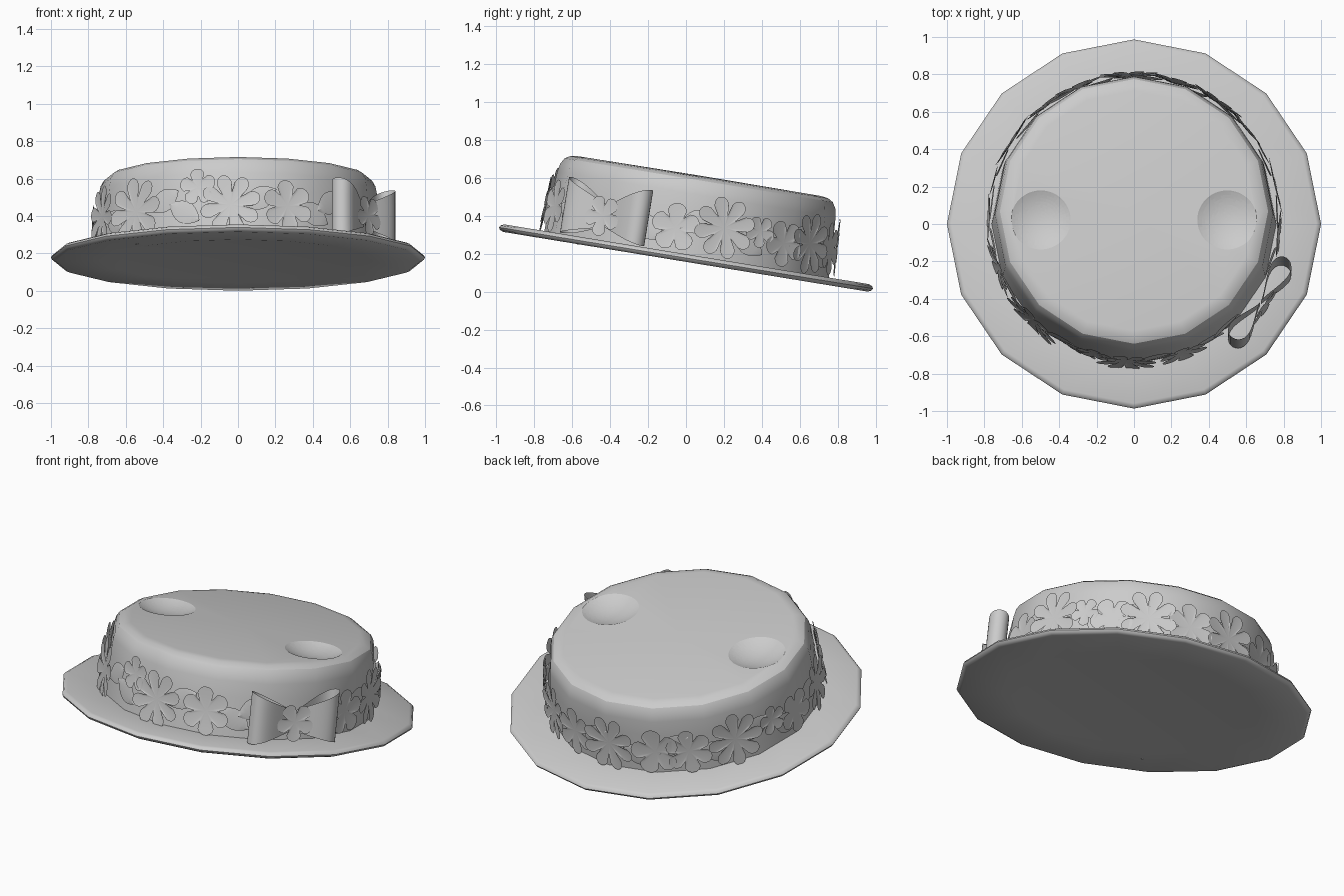
import bpy, bmesh, random
from math import sin, cos, pi, radians
from mathutils import Matrix

if "Cube" in bpy.data.objects:
    bpy.data.objects.remove(bpy.data.objects["Cube"])

random.seed(4)
HAT = Matrix.Translation((0, 0, 0.178)) @ Matrix.Rotation(radians(-9.3), 4, 'X')


def add(name, verts, faces, local=Matrix(), angle=40):
    me = bpy.data.meshes.new(name)
    me.from_pydata(verts, [], faces)
    bm = bmesh.new()
    bm.from_mesh(me)
    bmesh.ops.recalc_face_normals(bm, faces=bm.faces)
    bm.to_mesh(me)
    bm.free()
    ob = bpy.data.objects.new(name, me)
    bpy.context.collection.objects.link(ob)
    ob.matrix_world = HAT @ local
    smooth(ob, angle)
    return ob


def smooth(ob, angle):
    bpy.ops.object.select_all(action='DESELECT')
    ob.select_set(True)
    bpy.context.view_layer.objects.active = ob
    bpy.ops.object.shade_smooth_by_angle(angle=radians(angle))


def lathe(name, profile, n=16):
    """Revolve a profile whose first and last points lie on the axis."""
    verts = [(0, 0, profile[0][1]), (0, 0, profile[-1][1])]
    rings = profile[1:-1]
    for r, z in rings:
        verts += [(r * cos(2 * pi * i / n), r * sin(2 * pi * i / n), z) for i in range(n)]
    faces = []
    for i in range(n):
        j = (i + 1) % n
        last = 2 + (len(rings) - 1) * n
        faces += [(0, 2 + j, 2 + i), (1, last + i, last + j)]
        for k in range(len(rings) - 1):
            a, b = 2 + k * n, 2 + (k + 1) * n
            faces.append((a + i, a + j, b + j, b + i))
    return add(name, verts, faces)


def on_band(phi, r, z, spin=0, lean=0):
    """Frame on the crown wall: x points outward, y along the band, z up."""
    return (Matrix.Rotation(radians(phi), 4, 'Z') @ Matrix.Translation((r, 0, z))
            @ Matrix.Rotation(radians(lean), 4, 'Y') @ Matrix.Rotation(radians(spin), 4, 'X'))


def flower(name, phi, z, size, petals, r=0.772):
    n = petals * 10
    core = 0.42 if petals > 6 else 0.5
    verts, faces = [(0.0, 0, 0)], []
    for f in (0.35, 0.7, 1.0):
        for i in range(n):
            t = 2 * pi * i / n
            w = abs(cos(petals * t / 2)) ** 0.42
            d = size * ((1 - f) * f * core + f * f * (core + (1 - core) * w)) / (core * (1 - f) + f)
            verts.append((0.006 * f * f, d * sin(t), d * cos(t)))
    for i in range(n):
        j = (i + 1) % n
        faces.append((0, 1 + i, 1 + j))
        for k in range(2):
            a, b = 1 + k * n, 1 + (k + 1) * n
            faces.append((a + i, b + i, b + j, a + j))
    add(name, verts, faces, on_band(phi, r, z, random.uniform(0, 40), -3))


def leaf(name, phi, z, spin, length=0.2, width=0.06):
    verts, faces, n = [], [], 8
    for i in range(n + 1):
        t = i / n
        w = width * sin(pi * t) ** 0.8 if 0 < i < n else 0.001
        verts += [(0, -w, length * (t - 0.5)), (0.006, 0, length * (t - 0.5)),
                  (0, w, length * (t - 0.5))]
    for i in range(n):
        a = 3 * i
        faces += [(a, a + 1, a + 4, a + 3), (a + 1, a + 2, a + 5, a + 4)]
    add(name, verts, faces, on_band(phi, 0.763, z, spin, -2))


# Brim, very slightly dished underneath
lathe("brim", [(0, -0.012), (0.62, -0.013), (0.72, -0.02), (0.975, -0.02), (0.993, -0.012),
               (1.0, 0.0), (0.993, 0.012), (0.975, 0.02), (0.7, 0.02), (0, 0.02)])

# Crown
crown = lathe("crown", [(0, 0.0), (0.762, 0.0), (0.757, 0.10), (0.75, 0.25), (0.744, 0.34),
                        (0.735, 0.385), (0.717, 0.416), (0.69, 0.432), (0.65, 0.438), (0, 0.441)])

# Two shallow round dents in the crown top
RADIUS, DEPTH = 0.36, 0.038
for side in (-1, 1):
    bpy.ops.mesh.primitive_uv_sphere_add(segments=48, ring_count=64, radius=RADIUS)
    cutter = bpy.context.object
    cutter.name = "dent_cutter"
    cutter.hide_render = True
    cutter.matrix_world = HAT @ Matrix.Translation((side * 0.5, -0.05, 0.439 + RADIUS - DEPTH))
    mod = crown.modifiers.new("dent", 'BOOLEAN')
    mod.operation = 'DIFFERENCE'
    mod.object = cutter
    mod.solver = 'EXACT'
    bpy.context.view_layer.objects.active = crown
    bpy.ops.object.modifier_apply(modifier=mod.name)
    bpy.data.objects.remove(cutter)
smooth(crown, 24)

# Flowers around the crown: angle, height, size, petals
for phi, z, size, petals in [
        (-135, .16, .185, 8), (-106, .26, .10, 5), (-93, .16, .165, 8), (-70, .16, .14, 6),
        (-6, .15, .13, 5), (13, .19, .165, 8), (28, .20, .085, 5), (40, .16, .125, 5),
        (55, .18, .165, 8), (73, .17, .14, 6), (92, .18, .165, 8), (113, .165, .14, 5),
        (127, .16, .135, 6), (147, .18, .165, 8), (165, .21, .09, 5), (179, .17, .13, 5),
        (200, .18, .165, 8)]:
    flower("flower", phi, z, size, petals)

# Leaves tucked between the flowers
for i, phi in enumerate((-150, -121, -112, -81, -58, -50, -17, 2, 24, 49,
                         66, 85, 105, 121, 138, 157, 173, 190)):
    leaf("leaf", phi, 0.13 + 0.07 * (i % 2), 60 - 120 * (i % 2))

# Bow: two flared open loops and a flower on the knot
BOW = -34
for side, name in ((-1, "bow_loop_left"), (1, "bow_loop_right")):
    verts, faces, n, rows = [], [], 32, 5
    for k in range(rows):
        v = k / (rows - 1) - 0.5
        for i in range(n):
            t = 2 * pi * i / n
            s = (1 - cos(t)) / 2
            verts.append((0.085 * sin(t) * s - 0.005 * s, side * (0.005 + 0.255 * s),
                          v * (0.12 + 0.18 * s) + 0.025 * s))
    for k in range(rows - 1):
        for i in range(n):
            j = (i + 1) % n
            faces.append((k * n + i, k * n + j, (k + 1) * n + j, (k + 1) * n + i))
    add(name, verts, faces, on_band(BOW, 0.815, 0.15), 60)
flower("bow_flower", BOW, 0.15, 0.11, 5, 0.84)
